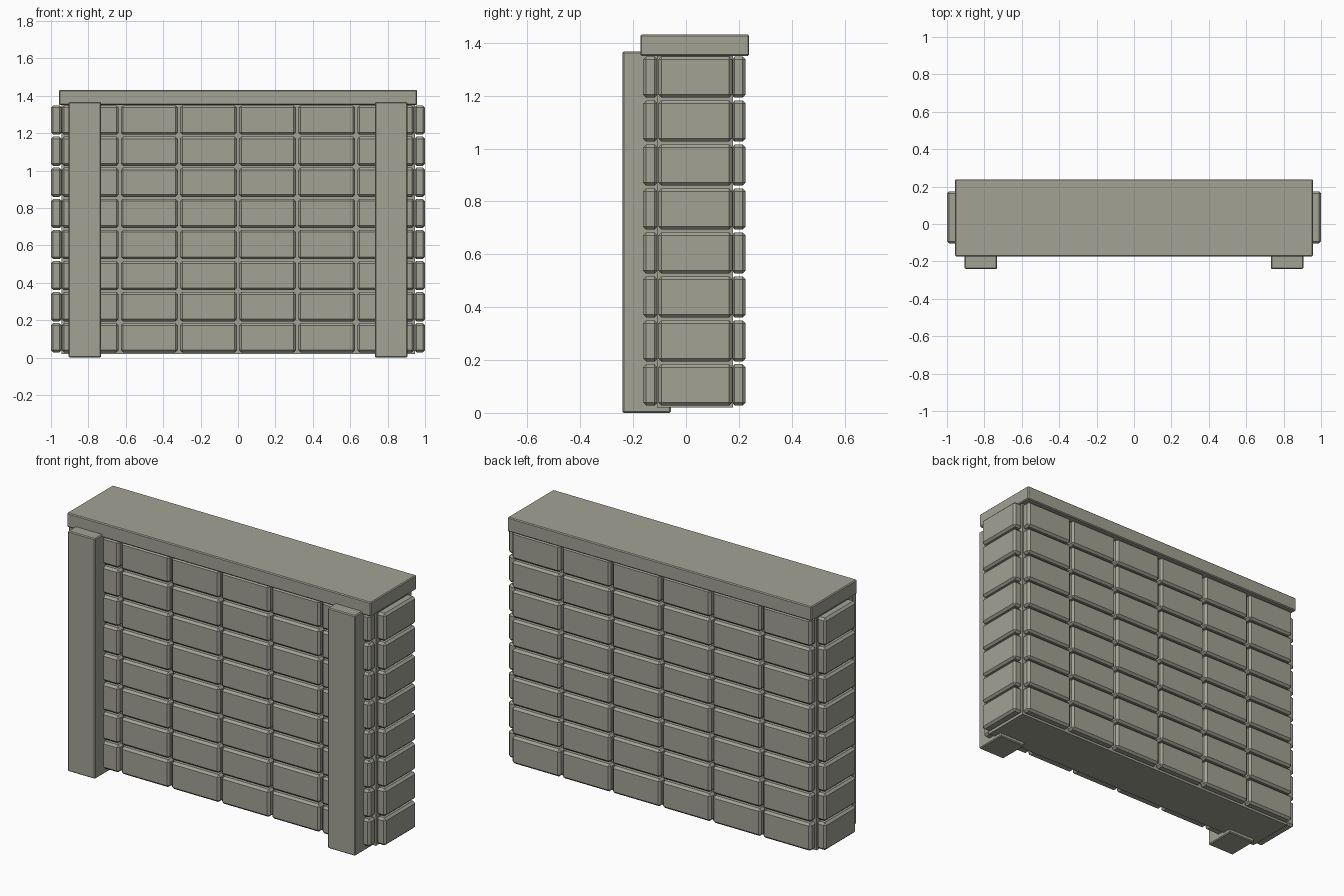
import bpy

if "Cube" in bpy.data.objects:
    bpy.data.objects.remove(bpy.data.objects["Cube"])

mat = bpy.data.materials.new("weathered stone grey")
mat.diffuse_color = (0.36, 0.36, 0.30, 1)
mat.use_nodes = True
mat.node_tree.nodes["Principled BSDF"].inputs["Base Color"].default_value = mat.diffuse_color


def block(name, x, y, z, bevel):
    """Bevelled box from (min, max) ranges."""
    bpy.ops.mesh.primitive_cube_add(size=1)
    ob = bpy.context.object
    ob.name = name
    for v in ob.data.vertices:
        v.co = [r[0] if c < 0 else r[1] for c, r in zip(v.co, (x, y, z))]
    ob.data.materials.append(mat)
    if bevel:
        m = ob.modifiers.new("edge bevel", 'BEVEL')
        m.width = bevel
        m.segments = 1
    return ob


# Mortar core and cap slab
block("mortar_core", (-0.945, 0.945), (-0.11, 0.177), (0.02, 1.36), 0)
block("cap_slab", (-0.957, 0.957), (-0.173, 0.239), (1.35, 1.431), 0.005)

# Front posts
for side, x in (("left", (-0.905, -0.732)), ("right", (0.732, 0.905))):
    block(side + "_post", x, (-0.24, -0.057), (0, 1.367), 0.005)

# Brick courses: six bricks front and back, one at each end
ROWS, COLS, PITCH_Z, PITCH_X = 8, 6, 0.1663, 0.316
for r in range(ROWS):
    z0 = 0.028 + r * PITCH_Z
    z = (z0, z0 + 0.156)
    for c in range(COLS):
        xc = (c - (COLS - 1) / 2) * PITCH_X
        x = (xc - 0.152, xc + 0.152)
        block(f"front_brick_{r}_{c}", x, (-0.163, -0.107), z, 0.012)
        block(f"back_brick_{r}_{c}", x, (0.172, 0.226), z, 0.012)
    block(f"left_end_brick_{r}", (-1.0, -0.942), (-0.105, 0.175), z, 0.012)
    block(f"right_end_brick_{r}", (0.942, 1.0), (-0.105, 0.175), z, 0.012)
